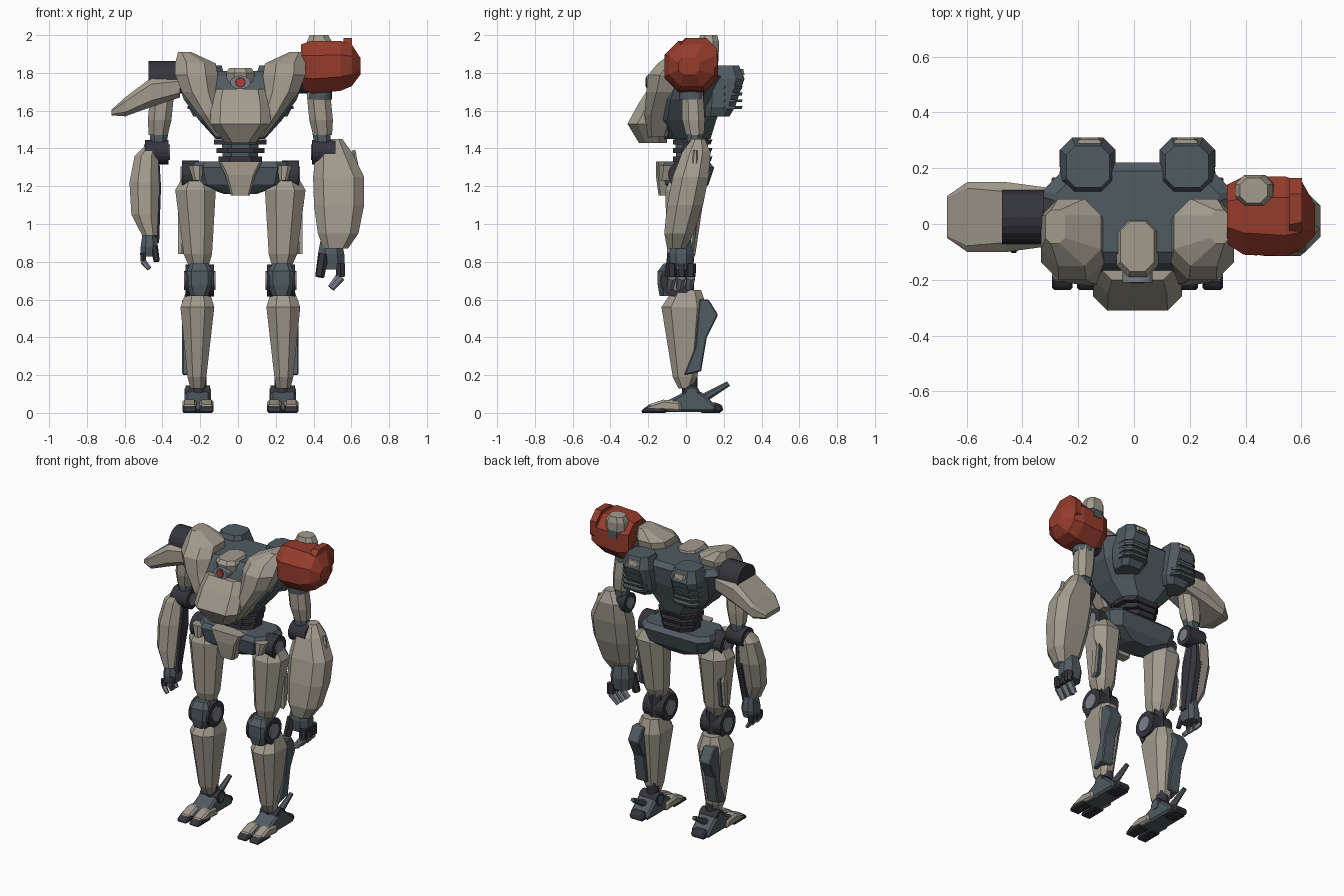
import bpy, bmesh
from math import pi
from mathutils import Matrix, Vector

if "Cube" in bpy.data.objects:
    bpy.data.objects.remove(bpy.data.objects["Cube"], do_unlink=True)

BODY_CENTRE = .0125  # the uneven arms push the body off the middle


def material(name, *rgb):
    mat = bpy.data.materials.new(name)
    mat.use_nodes = True
    mat.diffuse_color = (*rgb, 1)
    mat.node_tree.nodes["Principled BSDF"].inputs["Base Color"].default_value = (*rgb, 1)
    return mat


armour = material("warm_grey_armour", .36, .33, .27)
frame = material("slate_frame", .08, .105, .12)
joint = material("dark_joint", .035, .035, .045)
metal = material("light_metal", .2, .22, .25)
red = material("red_shoulder_paint", .3, .045, .025)
lens = material("eye_red", .5, .04, .03)


def finish(name, mat, bm, side=1, bevel=0):
    """Turn a bmesh into an object, flipped to the right when side is negative."""
    for vert in bm.verts:
        vert.co.x = vert.co.x * side + BODY_CENTRE
    bmesh.ops.recalc_face_normals(bm, faces=bm.faces)
    mesh = bpy.data.meshes.new(name)
    bm.to_mesh(mesh)
    bm.free()
    mesh.materials.append(mat)
    obj = bpy.data.objects.new(name, mesh)
    bpy.context.collection.objects.link(obj)
    if bevel:
        mod = obj.modifiers.new("chamfer", "BEVEL")
        mod.width, mod.segments = bevel, 1
    return obj


def skin(bm, rings):
    """Bridge equal rings of points and cap both ends."""
    loops = [[bm.verts.new(point) for point in ring] for ring in rings]
    count = len(loops[0])
    for low, high in zip(loops, loops[1:]):
        for i in range(count):
            j = (i + 1) % count
            bm.faces.new((low[i], low[j], high[j], high[i]))
    bm.faces.new(loops[0])
    bm.faces.new(loops[-1])


def loft(name, mat, sections, side=1, axis="z", corner=.28):
    """Chamfered box sections (position, min, max, min, max) along z or x."""
    rings = []
    for t, a, b, c, d in sections:
        k = corner * min(b - a, d - c)
        outline = [(a + k, c), (b - k, c), (b, c + k), (b, d - k),
                   (b - k, d), (a + k, d), (a, d - k), (a, c + k)]
        rings.append([(u, v, t) if axis == "z" else (t, u, v) for u, v in outline])
    bm = bmesh.new()
    skin(bm, rings)
    return finish(name, mat, bm, side)


def prism(name, mat, profile, inner, outer, side=1, bevel=.012):
    """Side profile of (y, z) points pushed out between two x positions."""
    bm = bmesh.new()
    skin(bm, [[(x, y, z) for y, z in profile] for x in (inner, outer)])
    return finish(name, mat, bm, side, bevel)


def cylinder(name, mat, centre, radius, length, side=1, axis="X", stretch=1):
    turn = {"X": Matrix.Rotation(pi / 2, 4, "Y"), "Y": Matrix.Rotation(pi / 2, 4, "X"),
            "Z": Matrix()}[axis]
    widen = Matrix.Diagonal((stretch, 1, 1, 1))
    bm = bmesh.new()
    bmesh.ops.create_cone(bm, cap_ends=True, segments=20, radius1=radius, radius2=radius,
                          depth=length, matrix=Matrix.Translation(centre) @ widen @ turn)
    return finish(name, mat, bm, side)


def strut(name, mat, start, end, thick, tip, side=1):
    """Six-sided bar between two points."""
    start, end = Vector(start), Vector(end)
    way = end - start
    turn = way.to_track_quat("Z", "Y").to_matrix().to_4x4()
    bm = bmesh.new()
    bmesh.ops.create_cone(bm, cap_ends=True, segments=6, radius1=thick, radius2=tip,
                          depth=way.length, matrix=Matrix.Translation((start + end) / 2) @ turn)
    return finish(name, mat, bm, side)


# Torso, chest plate and head
loft("torso", frame, [
    (1.45, -.13, .13, -.12, .13),
    (1.55, -.22, .22, -.2, .16),
    (1.66, -.3, .3, -.19, .2),
    (1.78, -.34, .34, -.14, .22),
    (1.81, -.29, .29, -.1, .19)])
loft("chest_plate", armour, [
    (1.43, -.08, .08, -.25, -.1),
    (1.53, -.16, .16, -.31, -.1),
    (1.64, -.155, .155, -.25, -.05),
    (1.715, -.13, .13, -.2, -.05)], corner=.25)
loft("head", armour, [
    (1.75, -.07, .07, -.18, .01),
    (1.8, -.075, .075, -.19, .015),
    (1.825, -.06, .06, -.17, .01)])
cylinder("eye_ring", metal, (0, -.18, 1.75), .036, .06, axis="Y", stretch=1.5)
cylinder("eye_socket", joint, (0, -.184, 1.75), .028, .056, axis="Y")
cylinder("eye", lens, (0, -.194, 1.75), .022, .04, axis="Y")

# Waist rings and pelvis
loft("waist_core", frame, [(1.3, -.09, .09, -.05, .11), (1.48, -.1, .1, -.06, .12)])
for i in range(3):
    z, w = 1.33 + i * .045, .115 + i * .012
    loft("waist_ring", joint, [(z, -w, w, -.07, .13), (z + .028, -w, w, -.07, .14)])
loft("pelvis", frame, [
    (1.16, -.09, .09, -.06, .08),
    (1.21, -.23, .23, -.11, .12),
    (1.3, -.26, .26, -.13, .15),
    (1.33, -.24, .24, -.11, .12)], corner=.22)
loft("pelvis_front_plate", armour, [
    (1.15, -.05, .05, -.145, -.08),
    (1.26, -.08, .08, -.16, -.08),
    (1.33, -.115, .115, -.16, -.07)], corner=.15)

for side, label in ((1, "left_"), (-1, "right_")):
    # Collar armour
    loft(label + "collar", armour, [
        (1.46, .07, .13, -.2, -.1),
        (1.58, .1, .22, -.22, -.05),
        (1.7, .115, .31, -.21, .04),
        (1.79, .12, .345, -.2, .08),
        (1.85, .13, .345, -.15, .09),
        (1.91, .26, .33, -.07, .05)], side)
    # Back packs with cooling slats
    loft(label + "back_pack", frame, [
        (1.57, .11, .25, .1, .23),
        (1.62, .08, .275, .1, .26),
        (1.77, .078, .278, .1, .31),
        (1.84, .1, .255, .13, .28)], side, corner=.22)
    loft(label + "pack_plate", armour, [(1.79, .13, .215, .27, .31), (1.82, .13, .215, .27, .303)], side)
    for i in range(4):
        z = 1.61 + i * .035
        loft(label + "slat", frame, [(z, .1, .28, .17, .295), (z + .015, .1, .28, .17, .3)], side)
    # Hip
    cylinder(label + "hip", joint, (.265, -.02, 1.26), .075, .09, side)
    cylinder(label + "hip_cap", metal, (.31, -.02, 1.26), .045, .012, side)
    loft(label + "hip_plate", armour, [(1.23, .205, .25, -.14, -.05), (1.31, .195, .275, -.14, -.05)], side)
    # Thigh with side blade
    loft(label + "thigh", armour, [
        (.77, .17, .27, -.08, .02),
        (.84, .15, .3, -.1, .05),
        (1.18, .13, .345, -.11, .1),
        (1.24, .16, .31, -.08, .07)], side)
    blade = [(0, .84), (.03, .86), (.05, 1.03), (.03, 1.1), (.01, 1.02)]
    prism(label + "thigh_blade", armour, blade, .31, .33, side, 0)
    prism(label + "thigh_blade_mount", frame, [(y + .01, z) for y, z in blade], .29, .31, side, 0)
    # Knee
    cylinder(label + "knee", joint, (.215, -.05, .7), .085, .15, side)
    cylinder(label + "knee_cap", metal, (.215, -.05, .7), .05, .165, side)
    loft(label + "knee_guard", frame, [
        (.62, .17, .265, -.14, -.06),
        (.68, .147, .285, -.15, -.06),
        (.75, .147, .285, -.15, -.06),
        (.79, .17, .265, -.12, -.06)], side)
    strut(label + "knee_link", joint, (.215, -.02, .85), (.215, 0, .55), .05, .05, side)
    # Shin and calf
    loft(label + "shin", armour, [
        (.13, .19, .265, -.04, .03),
        (.19, .18, .28, -.07, .06),
        (.56, .138, .317, -.13, .11),
        (.65, .165, .285, -.07, .08)], side)
    prism(label + "calf", frame, [(.07, .6), (.12, .6), (.17, .52), (.11, .4), (.08, .22),
                                  (-.01, .2), (.05, .35)], .225, .308, side, .006)
    # Ankle and foot
    cylinder(label + "ankle_post", joint, (.22, .02, .14), .04, .14, side, "Z")
    cylinder(label + "ankle", joint, (.225, .03, .1), .045, .13, side)
    cylinder(label + "ankle_cap", frame, (.225, .03, .1), .03, .14, side)
    prism(label + "foot", frame, [(-.15, .005), (-.15, .04), (-.03, .1), (.02, .13),
                                  (.08, .11), (.16, .04), (.16, .005)], .16, .295, side)
    prism(label + "heel", joint, [(.07, 0), (.08, .05), (.17, .055), (.2, .03), (.19, 0)],
          .18, .28, side)
    strut(label + "heel_spur", frame, (.23, .08, .07), (.23, .225, .155), .024, .014, side)
    for x in (.142, .232):
        prism(label + "toe", armour, [(-.21, .015), (-.21, .04), (-.12, .07), (-.03, .06),
                                      (-.02, .005)], x, x + .075, side)
        prism(label + "toe_tip", joint, [(-.24, 0), (-.23, .02), (-.19, .045), (-.1, .02),
                                         (-.1, 0)], x, x + .075, side, .008)
    # Upper arm and elbow
    cylinder(label + "shoulder_link", joint, (.36, .03, 1.76), .07, .16, side)
    loft(label + "upper_arm", armour, [
        (1.47, .385, .485, 0, .095),
        (1.55, .365, .49, -.02, .1),
        (1.7, .35, .475, -.02, .09)], side)
    loft(label + "arm_neck", frame, [(1.4, .395, .48, .005, .085), (1.52, .375, .475, .005, .09)], side)
    cylinder(label + "elbow", joint, (.442, .04, 1.38), .065, .125, side)
    cylinder(label + "elbow_cap", metal, (.442, .04, 1.38), .04, .137, side)


def hand(label, side, x, z, size):
    """Palm, thumb and three curled fingers."""
    loft(label + "palm", frame, [
        (z - .08 * size, x - .06 * size, x + .07 * size, -.08, .03),
        (z, x - .07 * size, x + .07 * size, -.09, .04),
        (z + .1, x - .05 * size, x + .05 * size, -.07, .02)], side)
    strut(label + "thumb", joint, (x - .04 * size, -.07, z),
          (x - .06 * size, -.09, z - .12 * size), .03 * size, .025 * size, side)
    for y in (-.075, -.025, .025):
        knuckle = (x + .05 * size, y, z - .12 * size)
        strut(label + "finger", joint, (x + .05 * size, y, z - .05 * size), knuckle,
              .028 * size, .026 * size, side)
        strut(label + "fingertip", metal, knuckle, (x, y - .01, z - .18 * size),
              .026 * size, .02 * size, side)


# Heavy left forearm
loft("left_forearm", armour, [
    (.87, .44, .57, -.1, 0),
    (.95, .41, .625, -.115, .04),
    (1.1, .39, .655, -.1, .09),
    (1.25, .385, .655, -.07, .12),
    (1.38, .4, .59, -.02, .13),
    (1.45, .47, .54, .03, .1)])
strut("left_forearm_fin", armour, (.62, .04, 1.2), (.6, .05, 1.39), .03, .01)
hand("left_", 1, .48, .84, 1)

# Slim right forearm: dark core with an outer shell
loft("right_forearm_core", joint, [
    (.9, .43, .51, -.07, .01),
    (1.2, .42, .51, -.05, .08),
    (1.36, .43, .5, 0, .08)], -1)
loft("right_forearm", armour, [
    (.94, .44, .52, -.1, .01),
    (1.05, .435, .577, -.1, .04),
    (1.22, .43, .587, -.08, .08),
    (1.36, .435, .56, -.04, .09),
    (1.41, .44, .51, -.01, .07)], -1)
hand("right_", -1, .482, .88, .65)

# Red left shoulder with cap and fin
loft("left_shoulder", red, [
    (.32, -.07, .14, 1.72, 1.95),
    (.38, -.11, .17, 1.69, 1.97),
    (.53, -.115, .17, 1.705, 1.97),
    (.59, -.09, .15, 1.73, 1.95),
    (.635, -.04, .07, 1.79, 1.88)], axis="x")
loft("left_shoulder_fin", red, [
    (.545, -.06, .165, 1.78, 1.985),
    (.59, -.05, .165, 1.78, 1.985)], axis="x")
loft("left_shoulder_cap_base", frame, [(1.86, .36, .48, .07, .173), (1.93, .36, .48, .07, .173)])
loft("left_shoulder_cap", armour, [
    (1.91, .35, .49, .06, .175),
    (1.965, .352, .485, .065, .175),
    (2, .367, .465, .075, .165)])
cylinder("left_shoulder_base", frame, (.42, .03, 1.69), .065, .06, axis="Z")

# Right shoulder drum and flared guard
cylinder("right_shoulder", joint, (.41, .025, 1.765), .097, .15, -1)
loft("right_shoulder_guard", armour, [
    (.32, -.08, .13, 1.67, 1.78),
    (.47, -.1, .15, 1.62, 1.775),
    (.61, -.1, .15, 1.57, 1.67),
    (.682, -.05, .1, 1.575, 1.605)], -1, axis="x", corner=.22)
